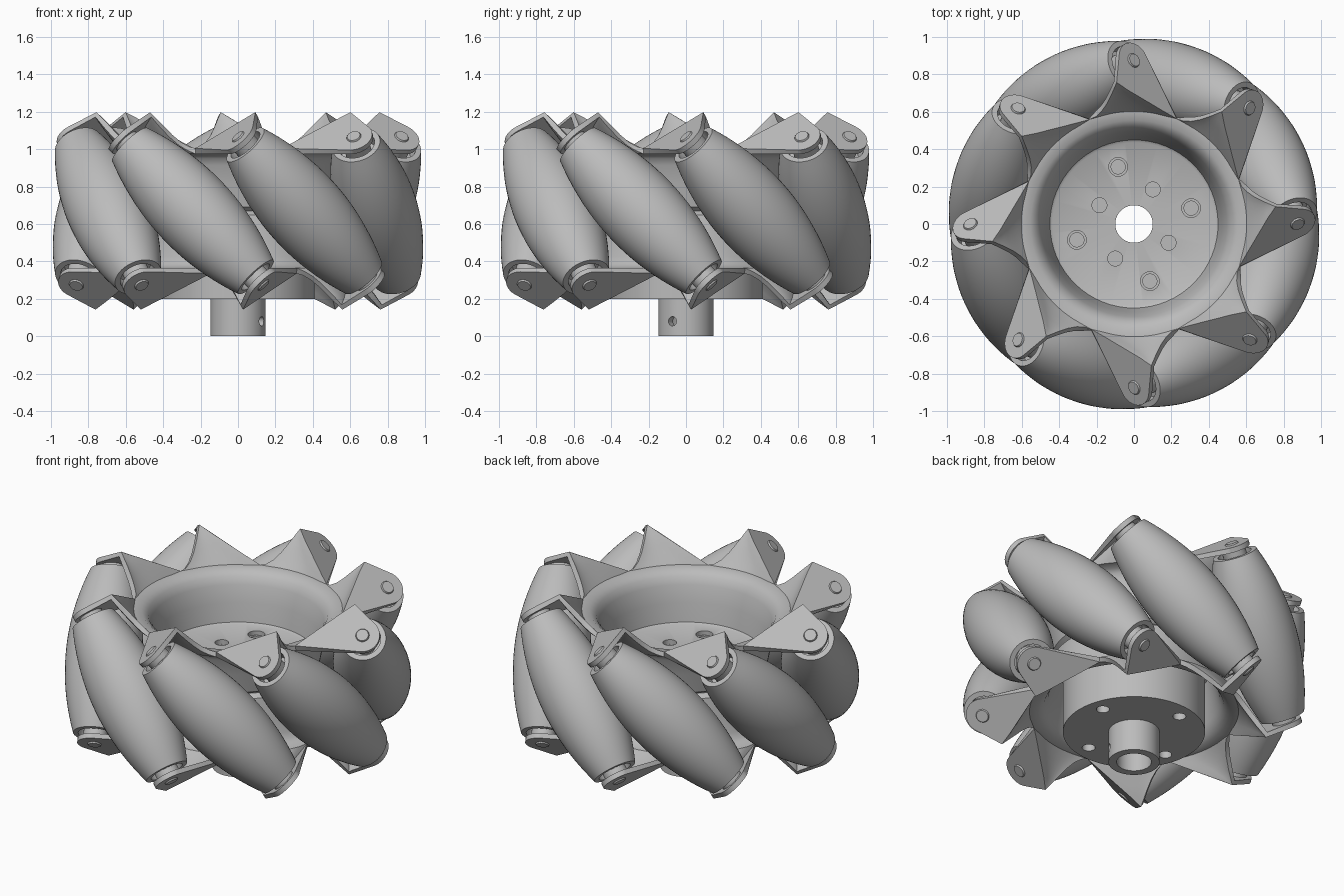
import bpy, bmesh, math
from mathutils import Matrix, Vector

if "Cube" in bpy.data.objects:
    bpy.data.objects.remove(bpy.data.objects["Cube"])

MID = 0.67                       # height of the middle plane
AXLE_R = 0.78                    # distance of roller axles from the wheel axis
FIRST = math.radians(27)         # direction of the first roller
STEP = math.radians(45)
VALLEY = math.radians(-22)       # direction of the first notch between tabs
RIM_R, RIM_Z = 0.61, 0.99

metal = bpy.data.materials.new("light grey")
metal.use_nodes = True
grey = (0.5, 0.5, 0.5, 1)
metal.diffuse_color = grey
metal.node_tree.nodes["Principled BSDF"].inputs["Base Color"].default_value = grey


def polar(r, angle, z):
    return Vector((r * math.cos(angle), r * math.sin(angle), z))


def spin(bm, profile, steps, start=0.0):
    """Turn a (radius, height) profile around z."""
    verts = [bm.verts.new(polar(r, start, z)) for r, z in profile]
    edges = [bm.edges.new(pair) for pair in zip(verts, verts[1:])]
    bmesh.ops.spin(bm, geom=verts + edges, cent=(0, 0, 0), axis=(0, 0, 1),
                   angle=math.tau, steps=steps)


def make(name, bm):
    bmesh.ops.remove_doubles(bm, verts=bm.verts, dist=1e-4)
    bmesh.ops.recalc_face_normals(bm, faces=bm.faces)
    mesh = bpy.data.meshes.new(name)
    bm.to_mesh(mesh)
    bm.free()
    mesh.materials.append(metal)
    obj = bpy.data.objects.new(name, mesh)
    bpy.context.collection.objects.link(obj)
    return obj


def turned(name, profile, steps=48):
    bm = bmesh.new()
    spin(bm, profile, steps)
    return make(name, bm)


def activate(obj):
    bpy.ops.object.select_all(action='DESELECT')
    obj.select_set(True)
    bpy.context.view_layer.objects.active = obj


def apply(obj, kind, **settings):
    activate(obj)
    mod = obj.modifiers.new(kind, kind)
    for key, value in settings.items():
        setattr(mod, key, value)
    bpy.ops.object.modifier_apply(modifier=mod.name)


def smooth(obj):
    activate(obj)
    bpy.ops.object.shade_smooth_by_angle(angle=math.radians(35))


# Axle frame of the first roller, tilted 45 degrees
out = polar(1, FIRST, 0)
side = polar(1, FIRST + math.pi / 2, 0)
up = Vector((0, 0, 1))
axle = (up - side).normalized()
across = (up + side).normalized()
centre = out * AXLE_R + up * MID


def star_plate(name):
    """Dished plate with eight tabs folded square to the axles."""
    bm = bmesh.new()
    dish = [(0.1, 0.685), (0.44, 0.685), (0.462, 0.70), (0.485, 0.82),
            (0.51, 0.92), (0.53, 0.96), (0.56, 0.985), (RIM_R, RIM_Z)]
    spin(bm, dish, 64, VALLEY)

    peak = polar(0.766, math.radians(7.5), 1.185)
    pin = centre + axle * 0.545
    columns, rows = 8, 5
    # Curved web from the rim up to the peak of the fold
    web = []
    for j in range(columns + 1):
        base = polar(RIM_R, VALLEY + STEP * j / columns, RIM_Z)
        line = []
        for k in range(rows + 1):
            f = k / rows
            p = base.lerp(peak, f)
            bend = math.sin(math.pi * f) * j / columns
            p.x *= 1 - 0.04 * bend
            p.y *= 1 - 0.04 * bend
            p.z -= 0.04 * bend
            line.append(p)
        web.append(line)
    # Flat tab with a round end about the pin
    arc = []
    for i in range(13):
        a = math.radians(45 + 135 * i / 12)
        arc.append(pin + (across * math.cos(a) + out * math.sin(a)) * 0.1)
    polygons = [web[0] + arc]
    for j in range(columns):
        for k in range(rows):
            quad = [web[j][k], web[j + 1][k], web[j + 1][k + 1], web[j][k + 1]]
            polygons.append(quad[:3] if k == rows - 1 else quad)
    for n in range(8):
        turn = Matrix.Rotation(STEP * n, 3, 'Z')
        for poly in polygons:
            bm.faces.new([bm.verts.new(turn @ p) for p in poly])
    obj = make(name, bm)
    apply(obj, 'SOLIDIFY', thickness=0.03, offset=0)
    return obj


upper_plate = star_plate("upper_star_plate")
lower_plate = star_plate("lower_star_plate")
flip = (Matrix.Translation(up * MID) @ Matrix.Rotation(math.pi, 4, out)
        @ Matrix.Translation(up * -MID))
lower_plate.data.transform(flip)

# Hub drum with a hollow shaft
hub = turned("hub_and_shaft", [(0.1, 0), (0.147, 0), (0.147, 0.2), (0.41, 0.2),
                               (0.41, 0.64), (0.1, 0.64), (0.1, 0)], 64)

# Bolt holes and the set screw hole
bolt = [(0, 0.45), (0.038, 0.45), (0.038, 0.672), (0.05, 0.672), (0.05, 0.75), (0, 0.75)]
small = [(0, 0.45), (0.04, 0.45), (0.04, 0.75), (0, 0.75)]
under = [(0, 0.1), (0.038, 0.1), (0.038, 0.32), (0, 0.32)]
bm = bmesh.new()
for profile, radius, angle in ((bolt, 0.317, 15.5), (under, 0.317, 15.5), (small, 0.21, 61.5)):
    for n in range(4):
        before = set(bm.verts)
        spin(bm, profile, 20)
        new = [v for v in bm.verts if v not in before]
        spot = polar(radius, math.radians(angle + 90 * n), 0)
        bmesh.ops.translate(bm, verts=new, vec=spot)
facing = polar(1, math.radians(-30), 0)
bmesh.ops.create_cone(bm, cap_ends=True, segments=16, radius1=0.025, radius2=0.025, depth=0.1,
                      matrix=Matrix.Translation(facing * 0.14 + up * 0.08)
                      @ up.rotation_difference(facing).to_matrix().to_4x4())
cutter = make("hole_cutter", bm)
cutter.hide_render = True
for part in (upper_plate, lower_plate, hub):
    apply(part, 'BOOLEAN', object=cutter, operation='DIFFERENCE', solver='EXACT')
    smooth(part)
bpy.data.objects.remove(cutter)

# Barrel roller with recessed ends, and its axle pin
HALF = 0.5
barrel = [(0, -0.43), (0.095, -0.43), (0.1, -HALF)]
for i in range(21):
    s = HALF * (i / 10 - 1)
    barrel.append((0.22 - 0.36 * s * s, s))
barrel += [(0.1, HALF), (0.095, 0.43), (0, 0.43)]
pin = [(0, -0.568), (0.035, -0.568), (0.04, -0.56), (0.04, -0.535), (0.07, -0.535)]
pin += [(r, -s) for r, s in reversed(pin)]
roller = turned("roller_1", barrel)
axle_pin = turned("axle_pin_1", pin, 24)
frame = Matrix.Translation(centre) @ up.rotation_difference(axle).to_matrix().to_4x4()
for first, stem in ((roller, "roller_"), (axle_pin, "axle_pin_")):
    smooth(first)
    first.matrix_world = frame
    for n in range(1, 8):
        copy = bpy.data.objects.new(stem + str(n + 1), first.data)
        bpy.context.collection.objects.link(copy)
        copy.matrix_world = Matrix.Rotation(STEP * n, 4, 'Z') @ frame
